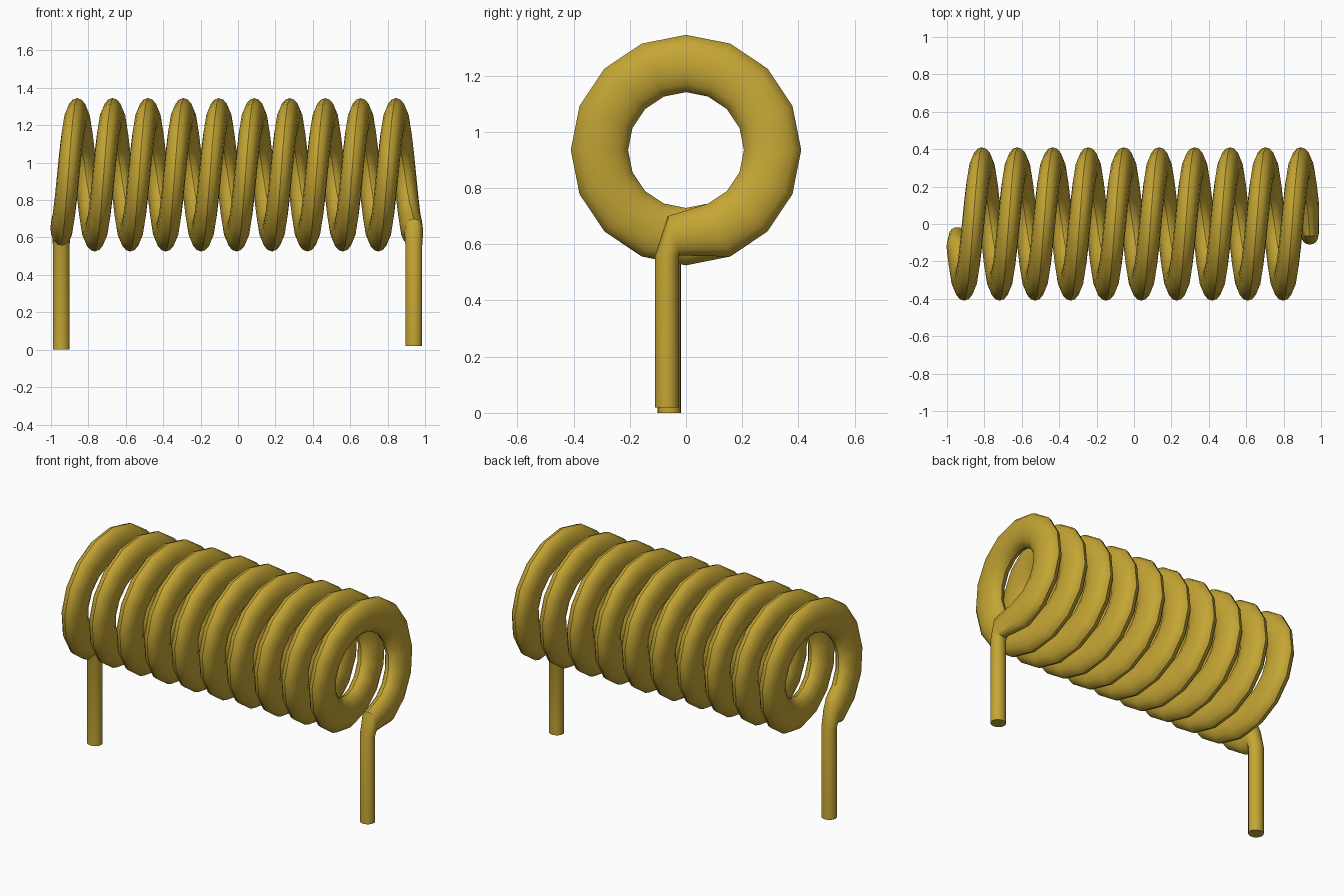
import bpy, bmesh, math
from mathutils import Vector

cube = bpy.data.objects.get("Cube")
if cube:
    bpy.data.objects.remove(cube, do_unlink=True)

SIDES = 16                     # points round the wire
STEPS = 16                     # sections per turn
TURNS = 10
PITCH = 0.1895
X_START = -0.955
AXIS_Z = 0.935
R_IN, R_OUT = 0.206, 0.41
COIL_HALF, LEG_HALF = 0.06, 0.045   # half widths along x

brass = bpy.data.materials.new("brass")
brass.use_nodes = True
colour = (0.56, 0.38, 0.035, 1)
brass.diffuse_color = colour
brass.node_tree.nodes["Principled BSDF"].inputs["Base Color"].default_value = colour


def section(x, inner, outer, half):
    """Elliptical wire section between an inner and an outer (y, z) point."""
    a, b = Vector((x, *inner)), Vector((x, *outer))
    mid, arm = (a + b) / 2, (a - b) / 2
    return [mid + arm * math.cos(t) + Vector((half * math.sin(t), 0, 0))
            for t in (2 * math.pi * k / SIDES for k in range(SIDES))]


def coil_section(i):
    """Section number i of the helix: bottom, front, top, back."""
    t = 2 * math.pi * i / STEPS
    y, z = -math.sin(t), -math.cos(t)
    return section(X_START + PITCH * i / STEPS,
                   (R_IN * y, AXIS_Z + R_IN * z),
                   (R_OUT * y, AXIS_Z + R_OUT * z), COIL_HALF)


# First leg and its bend, the helix, then the last bend and leg
sections = [
    section(-0.945, (-0.017, 0.0), (-0.102, 0.0), LEG_HALF),
    section(-0.945, (-0.017, 0.56), (-0.102, 0.56), LEG_HALF),
    section(-0.945, (-0.055, 0.70), (-0.104, 0.565), 0.05),
]
sections += [coil_section(i) for i in range(1, TURNS * STEPS)]
sections += [
    section(0.94, (-0.065, 0.70), (-0.022, 0.56), 0.05),
    section(0.94, (-0.11, 0.56), (-0.025, 0.555), LEG_HALF),
    section(0.94, (-0.11, 0.02), (-0.025, 0.02), LEG_HALF),
]

# Skin the sections into one closed wire
bm = bmesh.new()
rings = [[bm.verts.new(p) for p in s] for s in sections]
for r0, r1 in zip(rings, rings[1:]):
    for k in range(SIDES):
        n = (k + 1) % SIDES
        bm.faces.new((r0[k], r0[n], r1[n], r1[k]))
bm.faces.new(rings[0])
bm.faces.new(rings[-1])
bmesh.ops.recalc_face_normals(bm, faces=bm.faces)
mesh = bpy.data.meshes.new("coil_wire")
bm.to_mesh(mesh)
bm.free()
mesh.materials.append(brass)
wire = bpy.data.objects.new("coil_wire", mesh)
bpy.context.collection.objects.link(wire)

bpy.ops.object.select_all(action='DESELECT')
wire.select_set(True)
bpy.context.view_layer.objects.active = wire
bpy.ops.object.shade_smooth_by_angle(angle=math.radians(35))
